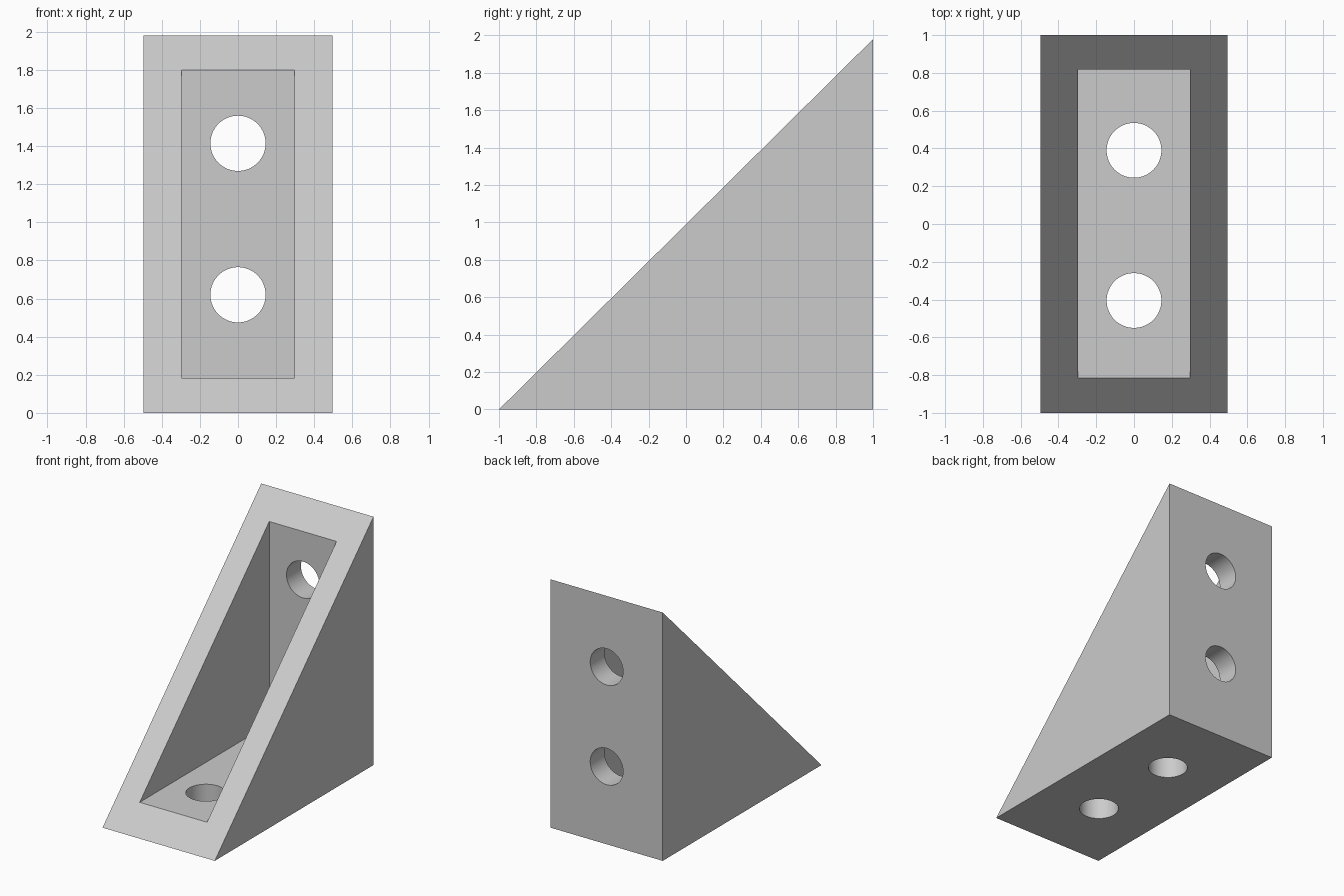
import bpy, bmesh, math
from mathutils import Matrix, Vector

cube = bpy.data.objects.get("Cube")
if cube:
    bpy.data.objects.remove(cube, do_unlink=True)

HALF_WIDTH, HEIGHT = 0.495, 1.98
POCKET_HALF_WIDTH = 0.297
FLOOR_TOP, BACK_INNER = 0.184, 0.818
HOLE_RADIUS = 0.145

grey = bpy.data.materials.new("light_grey")
grey.use_nodes = True
colour = (0.6, 0.6, 0.6, 1)
grey.diffuse_color = colour
grey.node_tree.nodes["Principled BSDF"].inputs["Base Color"].default_value = colour


def add_object(name, bm):
    bmesh.ops.recalc_face_normals(bm, faces=bm.faces)
    mesh = bpy.data.meshes.new(name)
    bm.to_mesh(mesh)
    bm.free()
    mesh.materials.append(grey)
    obj = bpy.data.objects.new(name, mesh)
    bpy.context.collection.objects.link(obj)
    return obj


def prism(name, profile, half_width):
    """Extrude a (y, z) outline symmetrically along x."""
    bm = bmesh.new()
    face = bm.faces.new([bm.verts.new((-half_width, y, z)) for y, z in profile])
    new = bmesh.ops.extrude_face_region(bm, geom=[face])["geom"]
    verts = [v for v in new if isinstance(v, bmesh.types.BMVert)]
    bmesh.ops.translate(bm, verts=verts, vec=(2 * half_width, 0, 0))
    return add_object(name, bm)


def hole_cutter(name, centre, rotation):
    bm = bmesh.new()
    bmesh.ops.create_cone(bm, cap_ends=True, segments=64, radius1=HOLE_RADIUS,
                          radius2=HOLE_RADIUS, depth=0.4,
                          matrix=Matrix.Translation(Vector(centre)) @ rotation)
    return add_object(name, bm)


# Solid triangular body
bracket = prism("corner_bracket", [(-1, 0), (1, 0), (1, HEIGHT)], HALF_WIDTH)

# Pocket opening through the sloping face
cutters = [prism("pocket_cutter", [(-2, FLOOR_TOP), (BACK_INNER, FLOOR_TOP),
                                   (BACK_INNER, 3), (-2, 3)], POCKET_HALF_WIDTH)]

# Two bolt holes in the floor and two in the back wall
upright = Matrix.Identity(4)
lying = Matrix.Rotation(math.pi / 2, 4, "X")
for y in (-0.405, 0.39):
    cutters.append(hole_cutter("floor_hole_cutter", (0, y, 0.09), upright))
for z in (0.62, 1.415):
    cutters.append(hole_cutter("back_hole_cutter", (0, 0.91, z), lying))

# Cut everything out of the body
bpy.ops.object.select_all(action="DESELECT")
bpy.context.view_layer.objects.active = bracket
bracket.select_set(True)
for cutter in cutters:
    cutter.hide_render = True
    mod = bracket.modifiers.new("cut", "BOOLEAN")
    mod.operation = "DIFFERENCE"
    mod.solver = "EXACT"
    mod.object = cutter
    bpy.ops.object.modifier_apply(modifier=mod.name)
    bpy.data.objects.remove(cutter, do_unlink=True)

bpy.ops.object.shade_smooth_by_angle(angle=math.radians(30))
